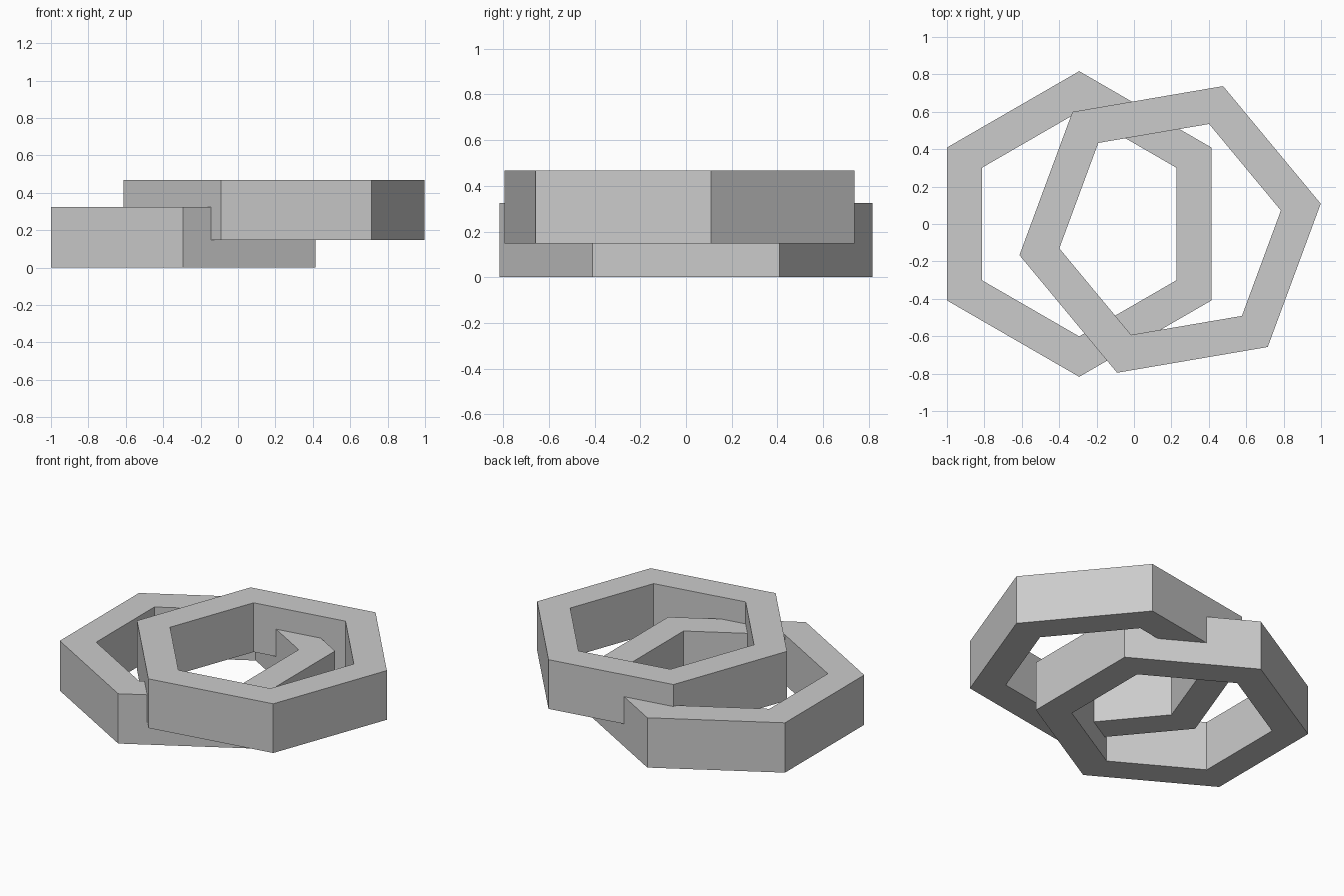
import bpy, bmesh
from math import cos, sin, radians

cube = bpy.data.objects.get("Cube")
if cube:
    bpy.data.objects.remove(cube, do_unlink=True)

OUTER, INNER, SIDES = 0.817, 0.601, 6

# Plain grey shared by both rings
grey = bpy.data.materials.new("light_grey")
grey.use_nodes = True
colour = (0.6, 0.6, 0.6, 1)
grey.diffuse_color = colour
grey.node_tree.nodes["Principled BSDF"].inputs["Base Color"].default_value = colour


def hex_ring(name, x, y, bottom, top, turn):
    """Hollow six-sided prism with flat faces."""
    bm = bmesh.new()
    # Rectangular cross-section, repeated at each corner of the hexagon
    section = [(OUTER, bottom), (OUTER, top), (INNER, top), (INNER, bottom)]
    corners = []
    for i in range(SIDES):
        a = radians(turn + i * 360 / SIDES)
        corners.append([bm.verts.new((r * cos(a), r * sin(a), z)) for r, z in section])
    for i in range(SIDES):
        here, after = corners[i], corners[(i + 1) % SIDES]
        for j in range(4):
            k = (j + 1) % 4
            bm.faces.new((here[j], after[j], after[k], here[k]))
    bmesh.ops.recalc_face_normals(bm, faces=bm.faces)
    mesh = bpy.data.meshes.new(name)
    bm.to_mesh(mesh)
    bm.free()
    mesh.materials.append(grey)
    ring = bpy.data.objects.new(name, mesh)
    ring.location = (x, y, 0)
    bpy.context.collection.objects.link(ring)
    return ring


# Two interlocking rings, the upper one slightly turned
hex_ring("lower_ring", -0.293, 0, 0, 0.325, 30)
hex_ring("upper_ring", 0.193, -0.029, 0.147, 0.468, 9.7)
